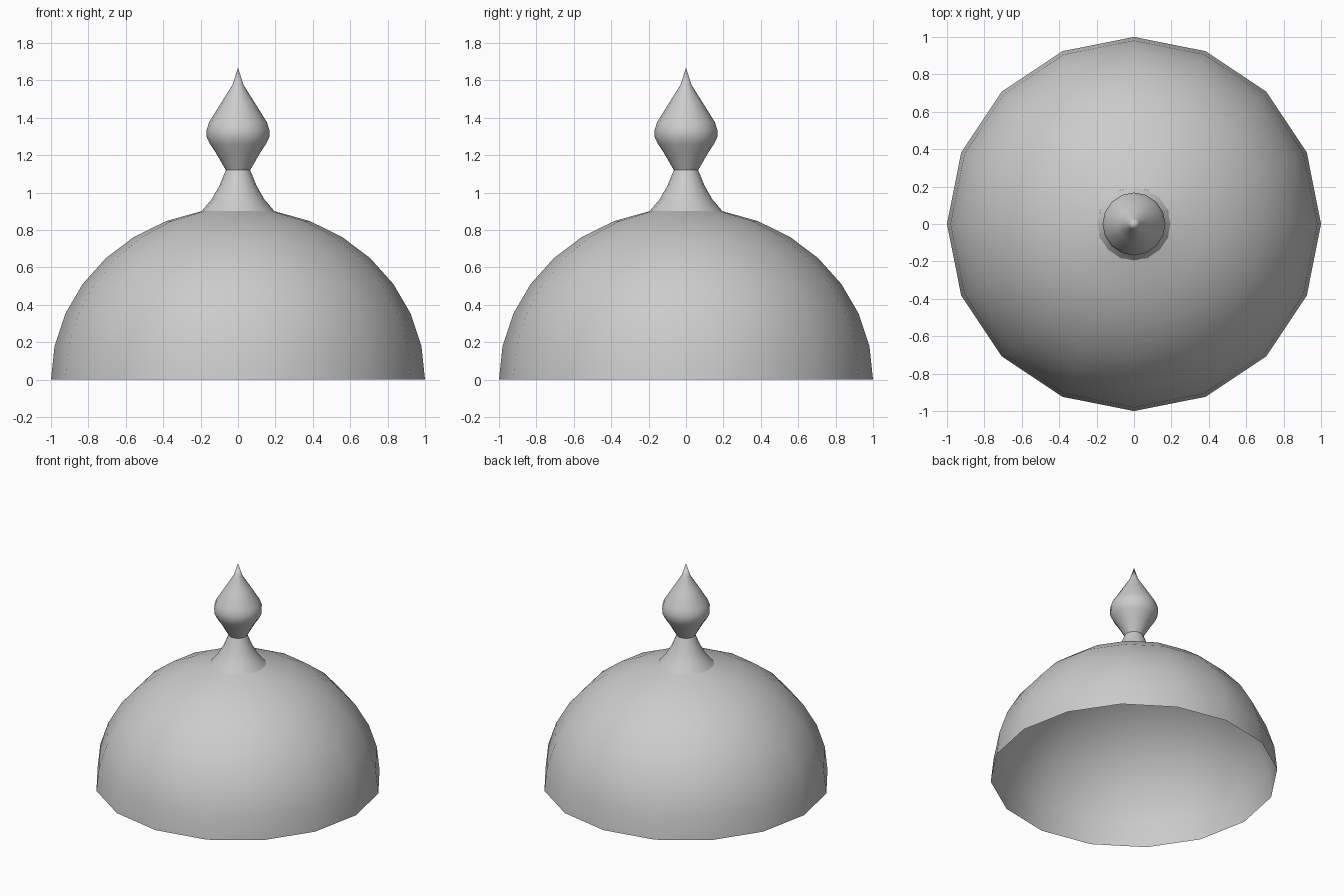
import bpy, bmesh
from math import sin, cos, pi

if "Cube" in bpy.data.objects:
    bpy.data.objects.remove(bpy.data.objects["Cube"])

SIDES = 16


def lathe(name, profile):
    """Revolve (radius, z) points around z; radius 0 makes a tip."""
    bm = bmesh.new()
    rings = []
    for r, z in profile:
        if r == 0:
            rings.append([bm.verts.new((0, 0, z))] * SIDES)
        else:
            rings.append([bm.verts.new((r * cos(2 * pi * i / SIDES),
                                        r * sin(2 * pi * i / SIDES), z))
                          for i in range(SIDES)])
    for low, high in zip(rings, rings[1:]):
        for i in range(SIDES):
            j = (i + 1) % SIDES
            quad = [low[i], low[j], high[j], high[i]]
            face = bm.faces.new(list(dict.fromkeys(quad)))
            face.smooth = True
    mesh = bpy.data.meshes.new(name)
    bm.to_mesh(mesh)
    bm.free()
    obj = bpy.data.objects.new(name, mesh)
    bpy.context.collection.objects.link(obj)
    return obj


# Open half-ellipsoid shell, ending where the neck begins
lathe("dome", [(cos(pi * k / 16), 0.918 * sin(pi * k / 16)) for k in range(8)])

# Flared neck rising from the top ring of the dome
lathe("finial_neck", [(0.195, 0.90), (0.14, 0.965), (0.10, 1.035), (0.065, 1.12)])

# Pointed bulb
lathe("finial_bulb", [(0.065, 1.12), (0.117, 1.21), (0.15, 1.26), (0.167, 1.295),
                      (0.168, 1.335), (0.155, 1.375), (0.09, 1.48),
                      (0.03, 1.575), (0, 1.667)])
